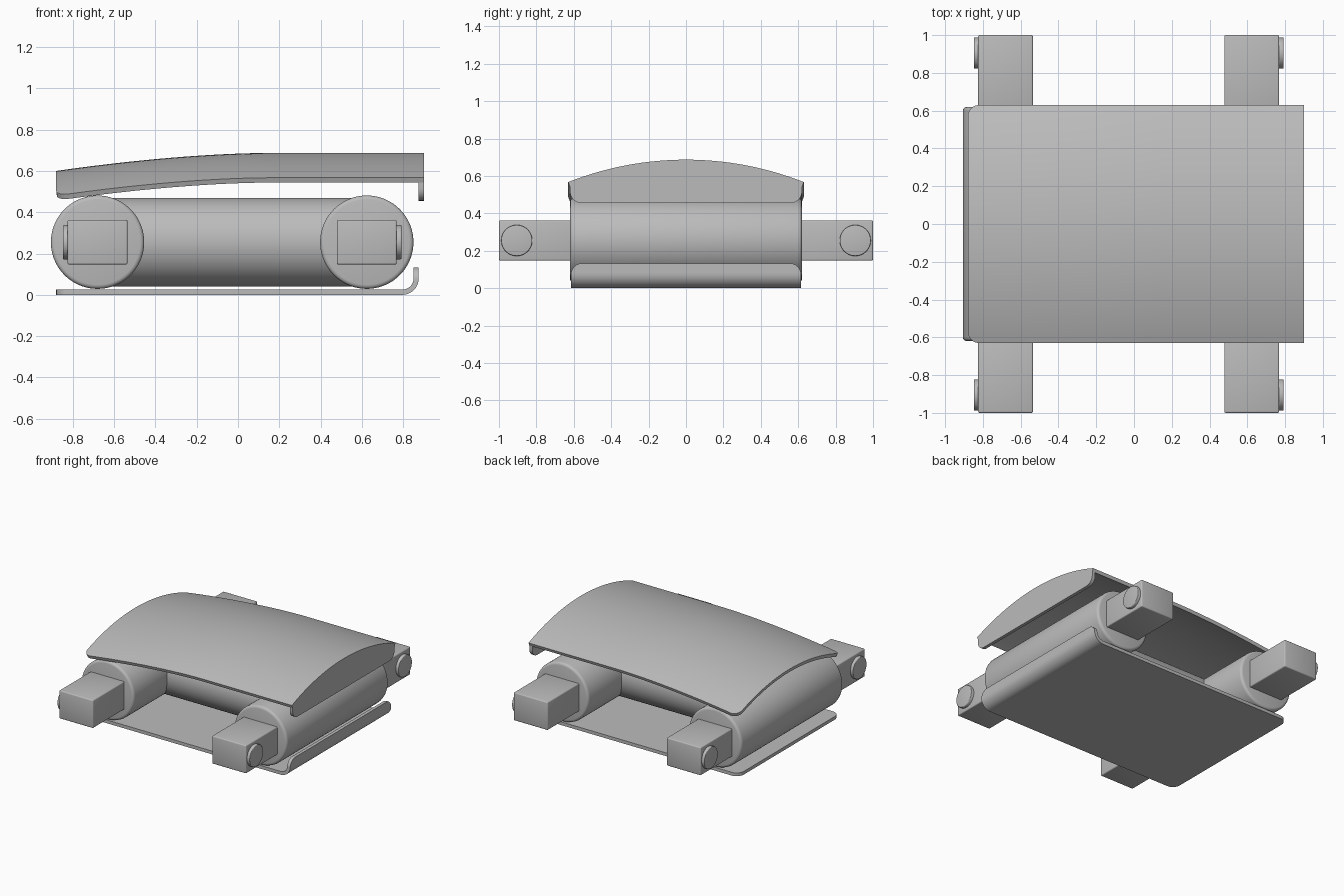
import bpy, bmesh
from math import pi, sin, cos, sqrt, hypot, radians
from mathutils import Matrix

cube = bpy.data.objects.get("Cube")
if cube:
    bpy.data.objects.remove(cube, do_unlink=True)

GREY = (0.5, 0.5, 0.5, 1)
metal = bpy.data.materials.new("plain grey")
metal.use_nodes = True
metal.diffuse_color = GREY
metal.node_tree.nodes["Principled BSDF"].inputs["Base Color"].default_value = GREY

MID_Z = 0.255          # height of the roller axes
HALF = 0.62            # half width of the body


def finish(bm, name, bevel=0, shell=0, side=1):
    """Turn a bmesh into a shaded object, applying its modifiers."""
    bmesh.ops.recalc_face_normals(bm, faces=bm.faces) if not shell else None
    mesh = bpy.data.meshes.new(name)
    bm.to_mesh(mesh)
    bm.free()
    mesh.materials.append(metal)
    ob = bpy.data.objects.new(name, mesh)
    bpy.context.collection.objects.link(ob)
    bpy.ops.object.select_all(action='DESELECT')
    ob.select_set(True)
    bpy.context.view_layer.objects.active = ob
    if shell:
        m = ob.modifiers.new("thickness", 'SOLIDIFY')
        m.thickness, m.offset = shell, side
    if bevel:
        m = ob.modifiers.new("round", 'BEVEL')
        m.width, m.segments = bevel, 3
        m.limit_method, m.angle_limit = 'ANGLE', radians(40)
    for m in list(ob.modifiers):
        bpy.ops.object.modifier_apply(modifier=m.name)
    bpy.ops.object.shade_smooth_by_angle(angle=radians(35))
    return ob


def cylinder(name, centre, radius, length, axis, bevel):
    bm = bmesh.new()
    turn = Matrix.Rotation(pi / 2, 4, 'X' if axis == 'Y' else 'Y')
    bmesh.ops.create_cone(bm, cap_ends=True, segments=72, radius1=radius, radius2=radius,
                          depth=length, matrix=Matrix.Translation(centre) @ turn)
    return finish(bm, name, bevel)


def box(name, centre, size, bevel):
    bm = bmesh.new()
    bmesh.ops.create_cube(bm, size=1, matrix=Matrix.Translation(centre) @ Matrix.Diagonal((*size, 1)))
    return finish(bm, name, bevel)


def crown(y):
    """Drop of the circular cover arch at distance y from the middle."""
    radius = 1.714
    return radius - sqrt(radius * radius - y * y)


def sheet(name, path, half, r_start, r_end, drop, side):
    """Sweep a sheet along an x-z path, rounding its end corners."""
    dist = [0]
    for a, b in zip(path, path[1:]):
        dist.append(dist[-1] + hypot(b[0] - a[0], b[1] - a[1]))
    bm = bmesh.new()
    rows = []
    n = 32
    for (x, z), d in zip(path, dist):
        w = half
        for r, e in ((r_start, d), (r_end, dist[-1] - d)):
            if e < r:
                w -= r - sqrt(max(0, r * r - (r - e) ** 2))
        ys = [w * (2 * i / n - 1) for i in range(n + 1)]
        rows.append([bm.verts.new((x, y, z - drop(y))) for y in ys])
    for a, b in zip(rows, rows[1:]):
        for i in range(n):
            bm.faces.new((a[i], b[i], b[i + 1], a[i + 1]))
    return finish(bm, name, shell=0.025, side=side)


# Arched top cover, sloping down towards its rounded end
def ridge(x):
    return 0.687 - 0.087 * (max(0, 0.15 - x) / 1.03) ** 1.7


R = 0.06
corner = [R * (1 - cos(i * pi / 12)) for i in range(7)]
xs = [-0.88 + d for d in corner] + [-0.82 + 1.72 * i / 32 for i in range(1, 33)]
sheet("top_cover", [(x, ridge(x)) for x in xs], 0.63, R, 0, crown, -1)

# Flat end plate hanging below the cover
bm = bmesh.new()
steps = [HALF * (1 - i / 16) for i in range(33)]
outline = [(y, 0.682 - crown(y)) for y in steps]
for sign, angles in ((-1, range(7)), (1, range(6, -1, -1))):
    for k in angles:
        a = k * pi / 12
        outline.append((sign * (HALF - R + R * cos(a)), 0.455 + R - R * sin(a)))
face = bm.faces.new([bm.verts.new((0.875, y, z)) for y, z in outline])
new = bmesh.ops.extrude_face_region(bm, geom=[face])["geom"]
bmesh.ops.translate(bm, vec=(0.025, 0, 0), verts=[v for v in new if isinstance(v, bmesh.types.BMVert)])
finish(bm, "cover_end_plate")

# Bottom tray with an upturned lip
bend = 0.08
path = [(-0.88 + d, 0) for d in corner] + [(-0.4, 0), (0, 0), (0.4, 0)]
path += [(0.875 - bend + bend * sin(i * pi / 20), bend - bend * cos(i * pi / 20)) for i in range(11)]
path += [(0.875, 0.133 - d) for d in reversed(corner) if 0.133 - d > bend + 0.001]
sheet("bottom_tray", path, 0.615, R, R, lambda y: 0, 1)

# Crosswise rollers joined by a lengthwise tube
cylinder("centre_tube", (-0.027, 0, MID_Z), 0.215, 1.3, 'X', 0)
for end, x, out in (("rear", -0.68, -1), ("front", 0.6235, 1)):
    cylinder(end + "_roller", (x, 0, MID_Z), 0.226, 2 * HALF, 'Y', 0.02)
    # Mounting blocks on both roller ends, each with a round pin
    for side, s in (("left", 1), ("right", -1)):
        tag = end + "_" + side
        box(tag + "_block", (x, s * 0.8, MID_Z), (0.29, 0.4, 0.216), 0.008)
        cylinder(tag + "_pin", (x + out * 0.14, s * 0.905, MID_Z), 0.083, 0.056, 'X', 0.005)
